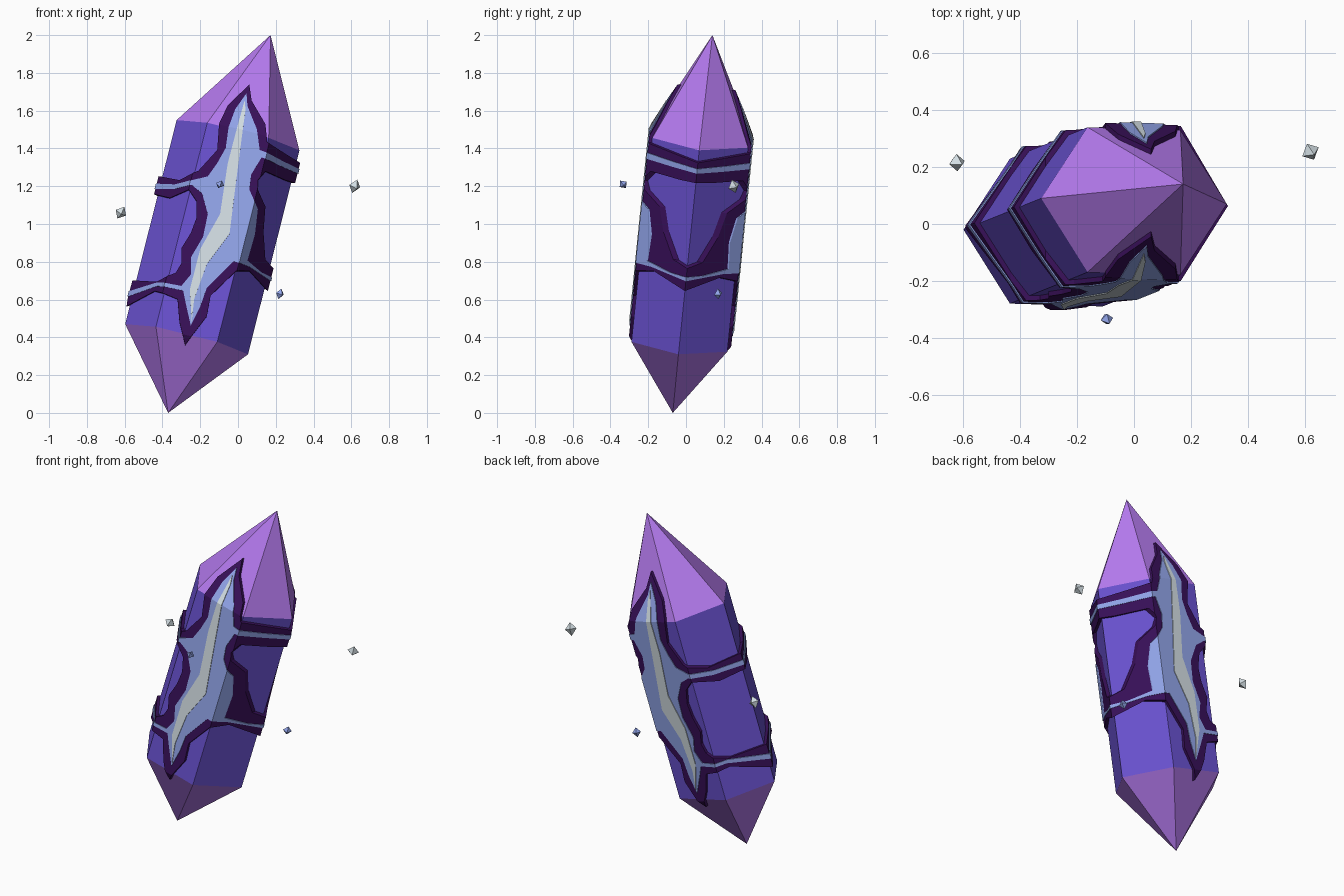
import bpy, bmesh, math
from mathutils import Vector, Euler

if "Cube" in bpy.data.objects:
    bpy.data.objects.remove(bpy.data.objects["Cube"])

U = Vector((0.325, -0.01, -0.08))    # wide axis of the six-sided section
V = Vector((0.0, 0.293, -0.03))      # narrow axis of the section


def material(name, rgb):
    m = bpy.data.materials.new(name)
    m.diffuse_color = (*rgb, 1)
    m.use_nodes = True
    m.node_tree.nodes["Principled BSDF"].inputs["Base Color"].default_value = m.diffuse_color
    return m


indigo = material("indigo", (0.145, 0.084, 0.64))
violet = material("violet", (0.46, 0.195, 0.86))
dark = material("dark_purple", (0.04, 0.005, 0.10))
blue = material("light_blue", (0.29, 0.38, 0.83))
white = material("pale", (0.66, 0.74, 0.78))


def make_object(name, bm, mats=()):
    bmesh.ops.recalc_face_normals(bm, faces=bm.faces)
    me = bpy.data.meshes.new(name)
    bm.to_mesh(me)
    bm.free()
    for m in mats:
        me.materials.append(m)
    ob = bpy.data.objects.new(name, me)
    bpy.context.collection.objects.link(ob)
    return ob


def crystal(name, offset=0.0, mats=()):
    """Tilted six-sided prism with a point at each end, grown by offset."""
    bm = bmesh.new()
    rings = []
    for centre in (Vector((-0.272, -0.03, 0.39)), Vector((0, 0.08, 1.47))):
        rings.append([bm.verts.new(centre + U * math.cos(k * math.pi / 3)
                                   + V * math.sin(k * math.pi / 3)) for k in range(6)])
    tips = [bm.verts.new((-0.37, -0.07, 0)), bm.verts.new((0.172, 0.14, 2))]
    for k in range(6):
        n = (k + 1) % 6
        bm.faces.new((rings[0][k], rings[0][n], rings[1][n], rings[1][k]))
        for ring, tip in zip(rings, tips):
            bm.faces.new((ring[k], ring[n], tip)).material_index = 1 if mats else 0
    bmesh.ops.recalc_face_normals(bm, faces=bm.faces)
    bm.normal_update()
    moves = [v.normal * offset * v.calc_shell_factor() for v in bm.verts]
    for v, d in zip(bm.verts, moves):
        v.co += d
    return make_object(name, bm, mats)


def outline_cutter(points):
    """Outline drawn in the front view, pushed right through the crystal."""
    bm = bmesh.new()
    front, back = [], []
    for x, z in points:
        p = Vector((x, -0.285 + 0.102 * (z - 0.39), z))
        front.append(bm.verts.new(p - V * 0.5))
        back.append(bm.verts.new(p + V * 2.3))
    bm.faces.new(front)
    bm.faces.new(back[::-1])
    for i in range(len(points)):
        j = (i + 1) % len(points)
        bm.faces.new((front[i], back[i], back[j], front[j]))
    return make_object("cutter", bm)


def crack_layer(name, points, height, mat):
    """Thin raised plate that follows the crystal's facets inside the outline."""
    ob = crystal(name, height)
    helpers = [(outline_cutter(points), 'INTERSECT'), (crystal("core", -0.004), 'DIFFERENCE')]
    bpy.context.view_layer.objects.active = ob
    for cutter, op in helpers:
        mod = ob.modifiers.new("cut", 'BOOLEAN')
        mod.operation, mod.object, mod.solver = op, cutter, 'EXACT'
        bpy.ops.object.modifier_apply(modifier=mod.name)
    for cutter, _ in helpers:
        bpy.data.objects.remove(cutter)
    ob.data.materials.clear()
    ob.data.materials.append(mat)


# Main crystal
crystal("crystal_body", 0, (indigo, violet))

# Dark border of the crack and its side arms
border = [(-.28, .36), (-.31, .48), (-.32, .60), (-.44, .65), (-.59, .59), (-.57, .73),
          (-.43, .70), (-.33, .74), (-.30, .79), (-.30, .87), (-.25, .95), (-.22, 1.03),
          (-.22, 1.12), (-.26, 1.18), (-.36, 1.15), (-.46, 1.19), (-.45, 1.29),
          (-.31, 1.24), (-.21, 1.28), (-.11, 1.39), (-.10, 1.53), (-.055, 1.63),
          (.06, 1.75), (.072, 1.66), (.145, 1.53), (.155, 1.43), (.25, 1.385),
          (.36, 1.335), (.35, 1.235), (.25, 1.25), (.145, 1.28), (.105, 1.23),
          (.105, 1.18), (.145, 1.10), (.135, .97), (.145, .83), (.22, .76), (.17, .66),
          (.06, .76), (-.01, .75), (-.145, .62), (-.165, .51)]
crack_layer("crack_border", border, 0.017, dark)

# Blue inside of the crack and its arms
inside = [(-.25, .46), (-.275, .57), (-.29, .645), (-.43, .675), (-.59, .64), (-.58, .67),
          (-.43, .695), (-.30, .67), (-.25, .73), (-.25, .82), (-.185, .93), (-.16, 1.05),
          (-.19, 1.16), (-.245, 1.205), (-.335, 1.195), (-.46, 1.215), (-.46, 1.245),
          (-.335, 1.22), (-.245, 1.23), (-.16, 1.25), (-.11, 1.32), (-.065, 1.40),
          (-.05, 1.51), (-.015, 1.61), (.045, 1.70), (.05, 1.63), (.10, 1.50),
          (.115, 1.39), (.235, 1.345), (.36, 1.305), (.36, 1.28), (.235, 1.315),
          (.125, 1.35), (.07, 1.26), (.06, 1.18), (.105, 1.08), (.09, .95), (.05, .81),
          (.125, .76), (.22, .73), (.21, .705), (.06, .78), (-.025, .80),
          (-.165, .66), (-.20, .56)]
crack_layer("crack_inside", inside, 0.021, blue)

# Pale streak down the middle of the crack
streak = [(-.245, .48), (-.255, .65), (-.20, .865), (-.095, 1.05), (-.055, 1.315),
          (-.02, 1.45), (.035, 1.66), (.04, 1.61), (.005, 1.34), (-.022, 1.13),
          (-.045, .945), (-.165, .785), (-.232, .60)]
crack_layer("crack_streak", streak, 0.025, white)

# Small floating shards
shards = [((-.62, .215, 1.06), .037, white, (.3, .5, .2)),
          ((.618, .253, 1.20), .039, white, (.4, .2, .5)),
          ((.222, .17, .63), .029, blue, (.2, .2, .6)),
          ((-.095, -.333, 1.21), .027, blue, (.7, .3, .2))]
for i, (pos, size, mat, rot) in enumerate(shards):
    bm = bmesh.new()
    for sz in (1, -1):
        cap = bm.verts.new((0, 0, sz * size))
        ring = [bm.verts.new((size * .85 * math.cos(a), size * .85 * math.sin(a), 0))
                for a in (k * math.pi / 2 for k in range(4))]
        for k in range(4):
            bm.faces.new((ring[k], ring[(k + 1) % 4], cap))
    bmesh.ops.remove_doubles(bm, verts=bm.verts, dist=1e-5)
    ob = make_object(f"shard_{i + 1}", bm, (mat,))
    ob.location, ob.rotation_euler = pos, Euler(rot)
